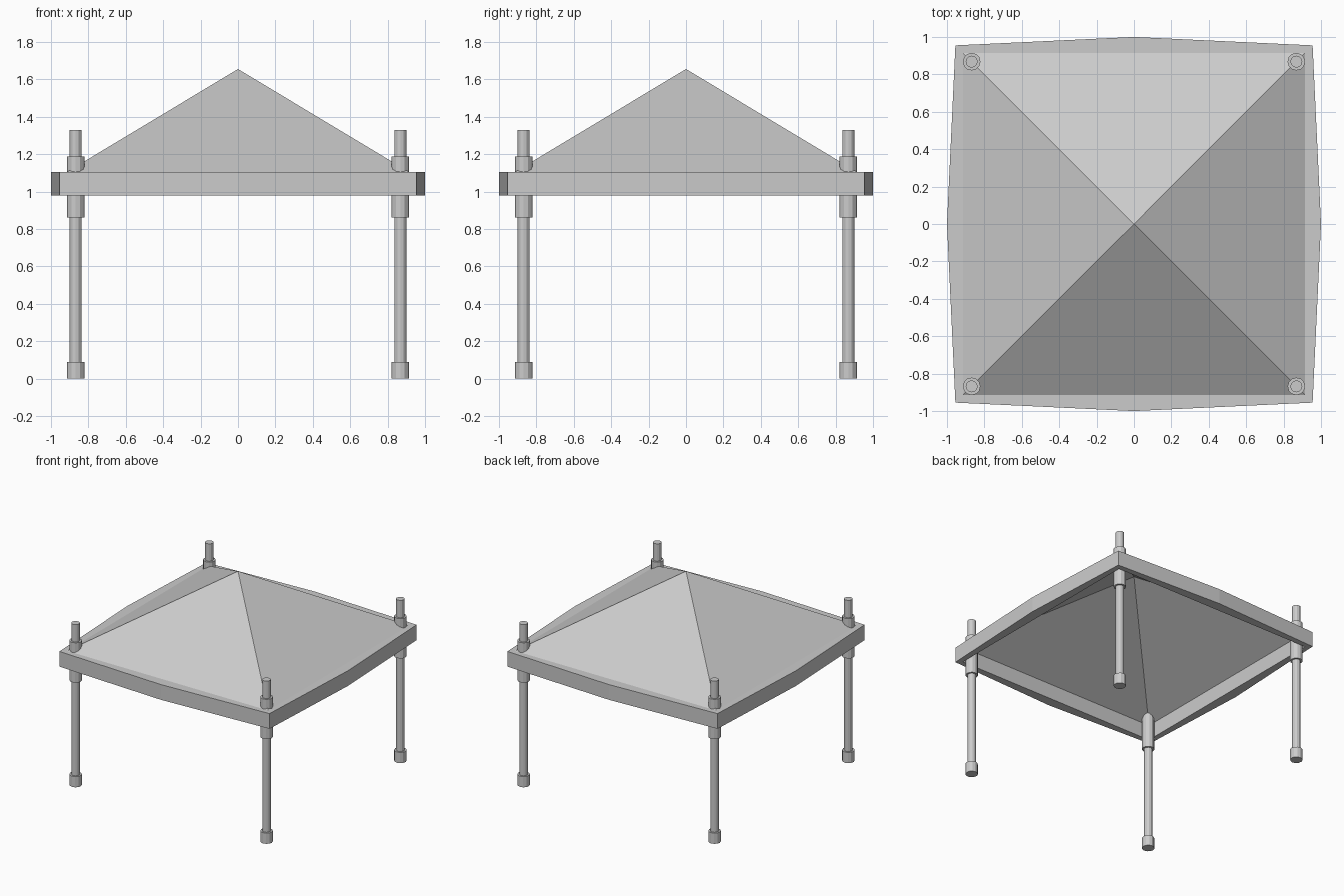
import bpy, bmesh

if "Cube" in bpy.data.objects:
    bpy.data.objects.remove(bpy.data.objects["Cube"])

RIM_LOW, RIM_TOP, APEX = 0.98, 1.105, 1.655
INNER, CORNER, MID = 0.915, 0.955, 1.0
POST = 0.868


def make_object(name, bm):
    bmesh.ops.recalc_face_normals(bm, faces=bm.faces)
    mesh = bpy.data.meshes.new(name)
    bm.to_mesh(mesh)
    bm.free()
    obj = bpy.data.objects.new(name, mesh)
    bpy.context.collection.objects.link(obj)
    return obj


def outline(corner, mid):
    # square with a middle point on each side
    return [(corner, corner), (0, mid), (-corner, corner), (-mid, 0),
            (-corner, -corner), (0, -mid), (corner, -corner), (mid, 0)]


# rim: band with bowed outer sides and straight inner sides
bm = bmesh.new()
loops = []
for points, z in ((outline(CORNER, MID), RIM_LOW), (outline(CORNER, MID), RIM_TOP),
                  (outline(INNER, INNER), RIM_TOP), (outline(INNER, INNER), RIM_LOW)):
    loops.append([bm.verts.new((x, y, z)) for x, y in points])
for k in range(4):
    a, b = loops[k], loops[(k + 1) % 4]
    for i in range(8):
        j = (i + 1) % 8
        bm.faces.new((a[i], a[j], b[j], b[i]))
make_object("canopy_rim", bm)

# roof: open four-sided pyramid shell
bm = bmesh.new()
tip = bm.verts.new((0, 0, APEX))
base = [bm.verts.new((x * INNER, y * INNER, RIM_TOP))
        for x, y in ((1, 1), (-1, 1), (-1, -1), (1, -1))]
for i in range(4):
    bm.faces.new((base[i], base[(i + 1) % 4], tip))
make_object("canopy_roof", bm)


def cylinder(name, x, y, radius, low, high):
    bpy.ops.mesh.primitive_cylinder_add(vertices=12, radius=radius, depth=high - low,
                                        location=(x, y, (low + high) / 2))
    bpy.context.object.name = name


# posts with foot and roof collars
for side, x in (("left", -POST), ("right", POST)):
    for end, y in (("front", -POST), ("back", POST)):
        tag = f"{end}_{side}"
        cylinder(f"{tag}_post", x, y, 0.032, 0.005, 1.33)
        cylinder(f"{tag}_foot", x, y, 0.047, 0.0, 0.088)
        cylinder(f"{tag}_collar", x, y, 0.047, 0.86, 1.187)
